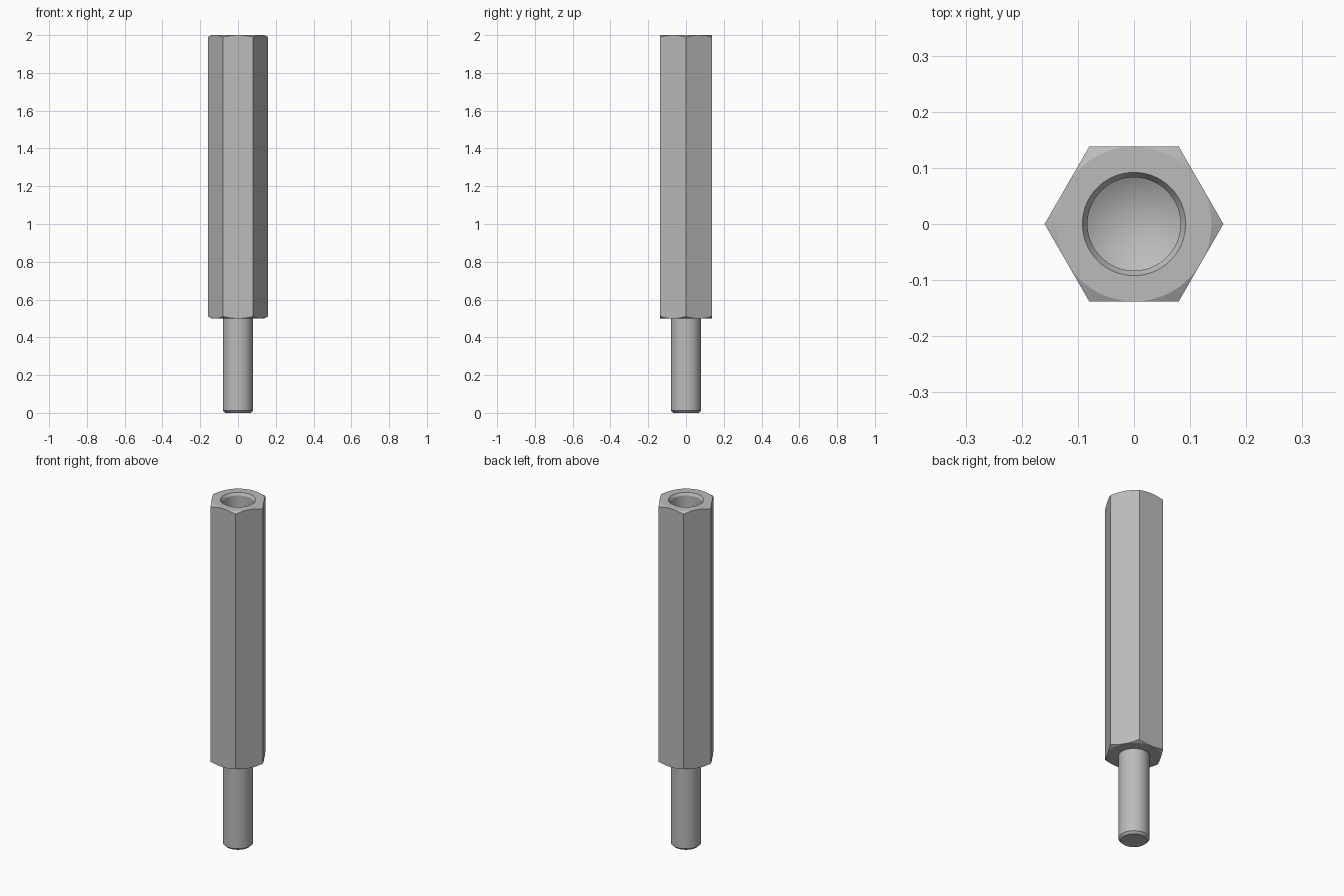
import bpy, bmesh, math
from mathutils import Matrix

cube = bpy.data.objects.get("Cube")
if cube:
    bpy.data.objects.remove(cube, do_unlink=True)

APOTHEM = 0.138
HEX_R = APOTHEM / math.cos(math.pi / 6)
SHOULDER = 0.5          # height where the stud meets the body
STUD_R, HOLE_R = 0.08, 0.083
SLOPE = 0.5             # rise of the end chamfers
BLANK_R = 0.2

steel = bpy.data.materials.new("grey steel")
steel.use_nodes = True
colour = (0.5, 0.5, 0.5, 1)
steel.diffuse_color = colour
steel.node_tree.nodes["Principled BSDF"].inputs["Base Color"].default_value = colour


def add_object(name, bm):
    bmesh.ops.recalc_face_normals(bm, faces=bm.faces)
    mesh = bpy.data.meshes.new(name)
    bm.to_mesh(mesh)
    bm.free()
    mesh.materials.append(steel)
    obj = bpy.data.objects.new(name, mesh)
    bpy.context.collection.objects.link(obj)
    return obj


def turned(name, profile, steps=72):
    """Revolve (radius, height) points around the vertical axis."""
    bm = bmesh.new()
    verts = [bm.verts.new((r, 0, z)) for r, z in profile]
    edges = [bm.edges.new(pair) for pair in zip(verts, verts[1:])]
    bmesh.ops.spin(bm, geom=verts + edges, axis=(0, 0, 1), cent=(0, 0, 0),
                   angle=math.tau, steps=steps)
    bmesh.ops.remove_doubles(bm, verts=bm.verts, dist=1e-5)
    return add_object(name, bm)


# Turned blank: stud, chamfered shoulder, chamfered top and blind drilled hole
rise = (BLANK_R - APOTHEM) * SLOPE
standoff = turned("hex_standoff", [
    (0, 0), (STUD_R - 0.012, 0), (STUD_R, 0.012), (STUD_R, SHOULDER),
    (APOTHEM, SHOULDER), (BLANK_R, SHOULDER + rise),
    (BLANK_R, 2 - rise), (APOTHEM, 2),
    (0.092, 2), (HOLE_R, 1.985), (HOLE_R, 1.5), (0, 1.45),
])

# Hexagonal prism that trims the blank to six flats
bm = bmesh.new()
bmesh.ops.create_cone(bm, cap_ends=True, segments=6, radius1=HEX_R, radius2=HEX_R,
                      depth=3, matrix=Matrix.Translation((0, 0, 1))
                      @ Matrix.Rotation(math.pi / 2, 4, "Z"))
# Turn the prism if needed so that two corners lie on the x axis
if max(v.co.x for v in bm.verts) < HEX_R * 0.99:
    bmesh.ops.rotate(bm, verts=bm.verts, cent=(0, 0, 0),
                     matrix=Matrix.Rotation(math.pi / 6, 3, "Z"))
hexagon = add_object("hex_trim", bm)
hexagon.hide_render = True

bpy.ops.object.select_all(action="DESELECT")
bpy.context.view_layer.objects.active = standoff
standoff.select_set(True)
trim = standoff.modifiers.new("hex flats", "BOOLEAN")
trim.operation = "INTERSECT"
trim.solver = "EXACT"
trim.object = hexagon
bpy.ops.object.modifier_apply(modifier=trim.name)
bpy.data.objects.remove(hexagon, do_unlink=True)

bpy.ops.object.shade_smooth_by_angle(angle=math.radians(20))
